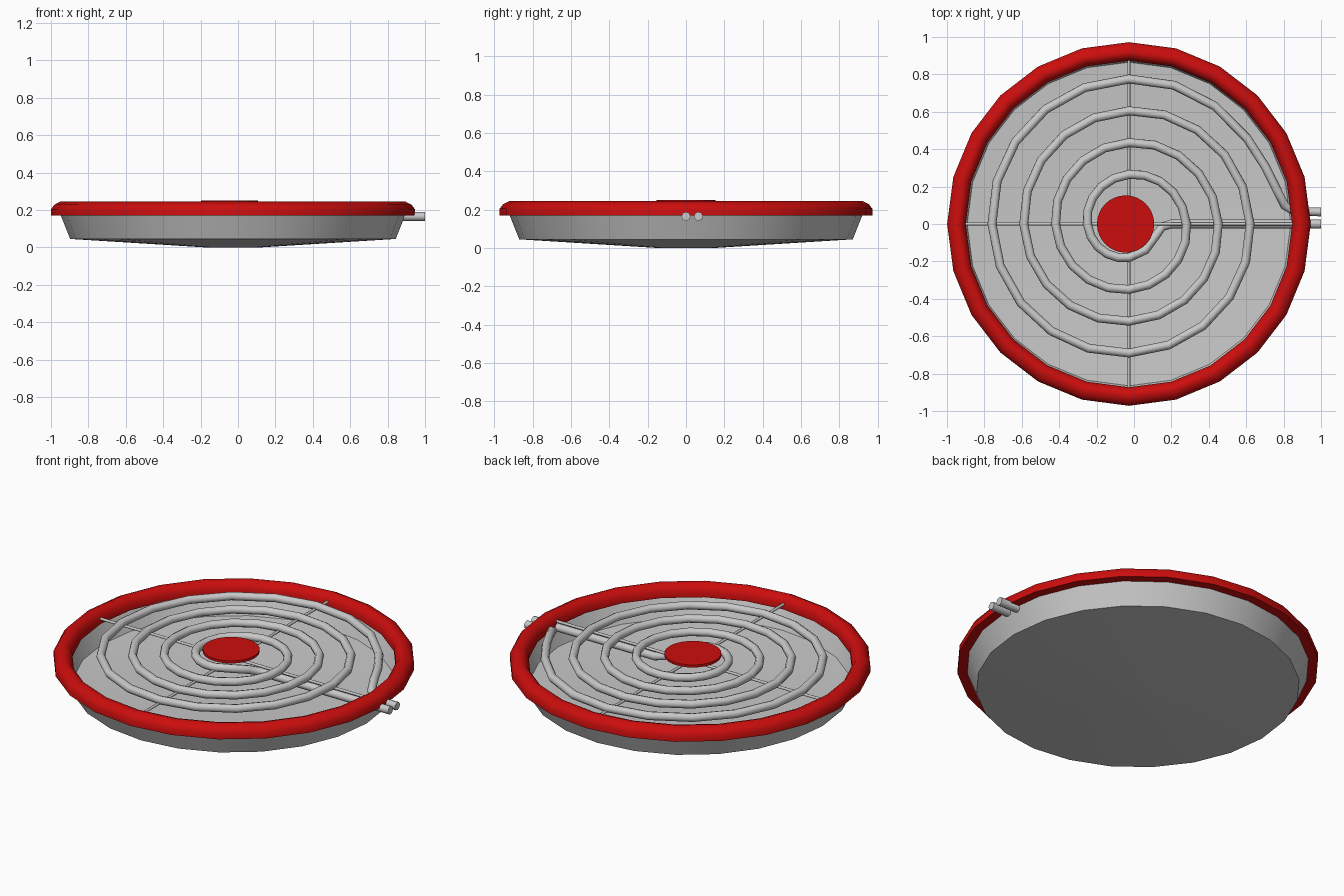
import bpy, bmesh
from math import cos, sin, pi, radians
from mathutils import Vector

cube = bpy.data.objects.get("Cube")
if cube:
    bpy.data.objects.remove(cube, do_unlink=True)

CENTER = Vector((-0.027, 0, 0))
SIDES = 24


def material(name, color):
    m = bpy.data.materials.new(name)
    m.use_nodes = True
    m.diffuse_color = color
    m.node_tree.nodes["Principled BSDF"].inputs["Base Color"].default_value = color
    return m


RED = material("red_enamel", (0.6, 0.004, 0.004, 1))
GREY = material("grey_metal", (0.58, 0.58, 0.58, 1))


def smooth(obj, angle):
    bpy.ops.object.select_all(action="DESELECT")
    obj.select_set(True)
    bpy.context.view_layer.objects.active = obj
    bpy.ops.object.shade_smooth_by_angle(angle=radians(angle))


def lathe(name, profile, mat, sides=SIDES, center=CENTER, closed=False, angle=40):
    """Revolve (radius, height) points around the vertical axis."""
    bm = bmesh.new()
    rings = []
    for r, z in profile:
        if r == 0:
            rings.append([bm.verts.new((0, 0, z))] * sides)
        else:
            rings.append([bm.verts.new((r * cos(2 * pi * i / sides), r * sin(2 * pi * i / sides), z))
                          for i in range(sides)])
    pairs = list(zip(rings, rings[1:] + rings[:1]))
    for a, b in pairs if closed else pairs[:-1]:
        for i in range(sides):
            j = (i + 1) % sides
            bm.faces.new(list(dict.fromkeys((a[i], a[j], b[j], b[i]))))
    bmesh.ops.recalc_face_normals(bm, faces=bm.faces)
    mesh = bpy.data.meshes.new(name)
    bm.to_mesh(mesh)
    bm.free()
    mesh.materials.append(mat)
    obj = bpy.data.objects.new(name, mesh)
    obj.location = center
    bpy.context.collection.objects.link(obj)
    smooth(obj, angle)


def tube(name, points, radius, mat):
    """Sweep a round section along a polyline."""
    curve = bpy.data.curves.new(name, "CURVE")
    curve.dimensions = "3D"
    curve.bevel_depth = radius
    curve.bevel_resolution = 2
    curve.use_fill_caps = True
    spline = curve.splines.new("POLY")
    spline.points.add(len(points) - 1)
    for p, co in zip(spline.points, points):
        p.co = (*co, 1)
    curve.materials.append(mat)
    obj = bpy.data.objects.new(name, curve)
    bpy.context.collection.objects.link(obj)
    bpy.ops.object.select_all(action="DESELECT")
    obj.select_set(True)
    bpy.context.view_layer.objects.active = obj
    bpy.ops.object.convert(target="MESH")
    smooth(bpy.context.object, 60)


# Drip pan: thin dished bowl with a sloped wall
lathe("drip_pan", [(0, 0.004), (0.15, 0.004), (0.865, 0.05), (0.918, 0.175),
                   (0.922, 0.175), (0.87, 0.045), (0.15, 0), (0, 0)], GREY)

# Trim ring around the rim
lathe("trim_ring", [(0.972, 0.17), (0.972, 0.205), (0.955, 0.228), (0.922, 0.245),
                    (0.895, 0.236), (0.873, 0.205), (0.873, 0.17)], RED, closed=True, angle=50)

# Centre cap
lathe("centre_cap", [(0, 0.235), (0.153, 0.235), (0.153, 0.25), (0, 0.25)],
      RED, sides=32, center=Vector((-0.045, 0, 0)))

# Heating coil: inner lead, clockwise spiral from the bottom, outer lead
COIL_Z, LEAD_Z = 0.215, 0.165
STEPS = 20
path = [(1.0, 0, LEAD_Z), (0.2, 0, LEAD_Z), (0.15, -0.015, 0.175),
        (0.115, -0.065, 0.195), (0.06, -0.14, COIL_Z)]
for i in range(74):
    turn = i / STEPS
    radius = 0.18 + 0.17 * min(turn, 3.53)
    a = -pi / 2 - 2 * pi * turn
    path.append((CENTER.x + radius * cos(a), radius * sin(a), COIL_Z))
path += [(0.7, 0.31, COIL_Z), (0.76, 0.19, COIL_Z), (0.805, 0.1, 0.19),
         (0.86, 0.066, LEAD_Z), (1.0, 0.065, LEAD_Z)]
tube("heating_coil", path, 0.024, GREY)

# Crossed support rods under the coil
for name, axis in (("support_rod_across", Vector((1, 0, 0))),
                   ("support_rod_along", Vector((0, 1, 0)))):
    ends = [CENTER + axis * s * 0.878 + Vector((0, 0, 0.2)) for s in (-1, 1)]
    tube(name, ends, 0.008, GREY)
